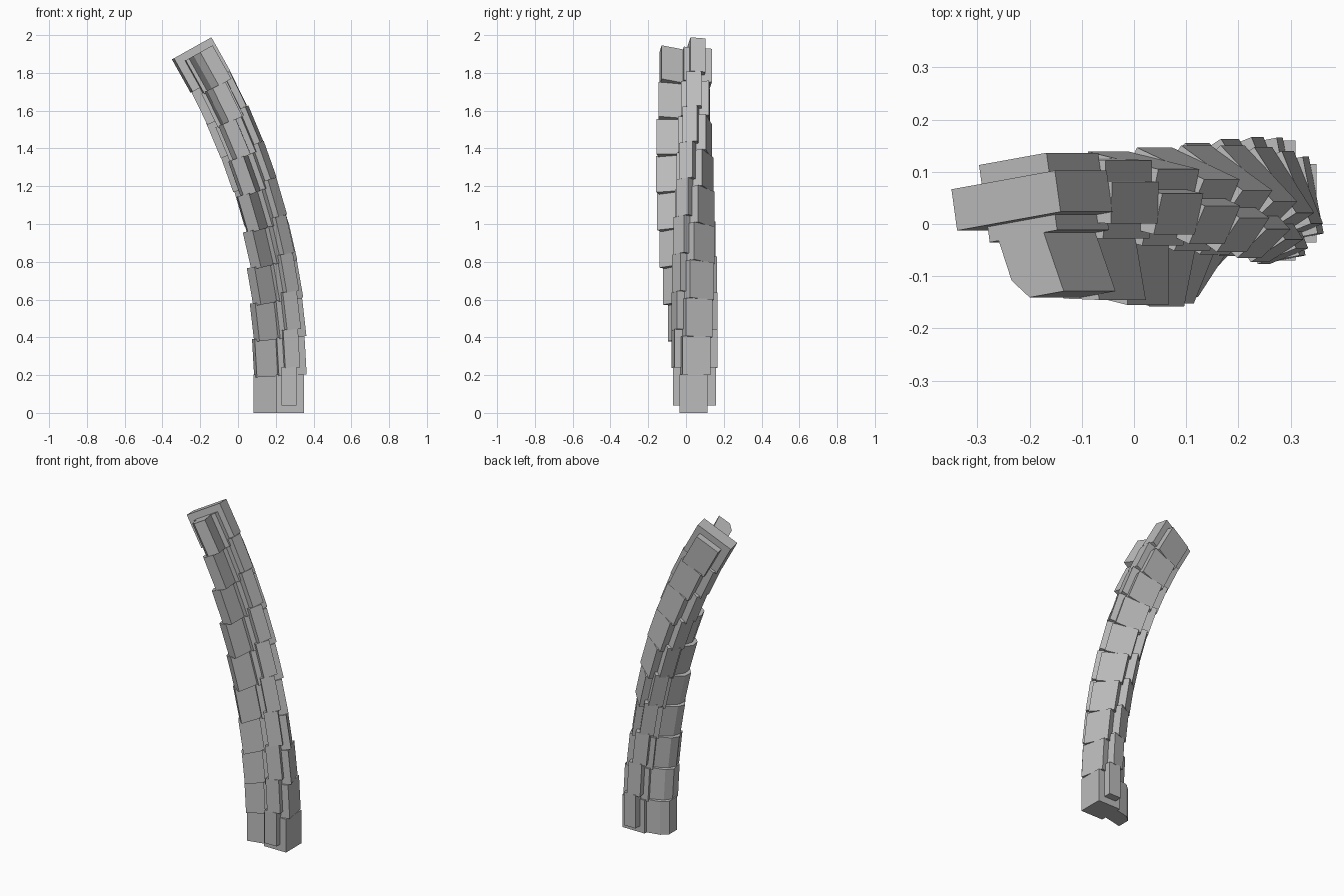
import bpy, bmesh
from math import radians
from mathutils import Matrix, Vector

cube = bpy.data.objects.get("Cube")
if cube:
    bpy.data.objects.remove(cube, do_unlink=True)

grey = bpy.data.materials.new("stone_grey")
grey.use_nodes = True
colour = (0.5, 0.5, 0.5, 1)
grey.diffuse_color = colour
grey.node_tree.nodes["Principled BSDF"].inputs["Base Color"].default_value = colour

# Cross-sections of one block, around the twist axis
BODY = [(0.08, -0.08), (0.08, 0.07), (-0.07, 0.07), (-0.07, 0.05),
        (-0.15, 0.034), (-0.188, 0), (-0.188, -0.076), (-0.07, -0.05), (-0.07, -0.08)]
BAR = [(0.04, -0.115), (0.04, 0.115), (-0.04, 0.115), (-0.04, -0.115)]


def prism(name, outline, bottom, top, matrix):
    """Extrude a flat outline upwards and place it on the column."""
    bm = bmesh.new()
    face = bm.faces.new([bm.verts.new((x, y, bottom)) for x, y in outline])
    new = bmesh.ops.extrude_face_region(bm, geom=[face])["geom"]
    for v in new:
        if isinstance(v, bmesh.types.BMVert):
            v.co.z = top
    bmesh.ops.recalc_face_normals(bm, faces=bm.faces)
    bm.transform(matrix)
    mesh = bpy.data.meshes.new(name)
    bm.to_mesh(mesh)
    bm.free()
    mesh.materials.append(grey)
    obj = bpy.data.objects.new(name, mesh)
    bpy.context.collection.objects.link(obj)


# Stack of blocks that leans and twists a little more at each step
origin = Vector((0.27, 0.045, 0))
for i in range(10):
    lean = Matrix.Rotation(radians(-3.25 * i), 4, 'Y')
    place = Matrix.Translation(origin) @ lean @ Matrix.Rotation(radians(11 * i), 4, 'Z')
    prism(f"block_body_{i + 1}", BODY, 0, 0.203, place)
    prism(f"block_crossbar_{i + 1}", BAR, 0.04, 0.243, place)
    origin += lean @ Vector((0, 0, 0.198))
